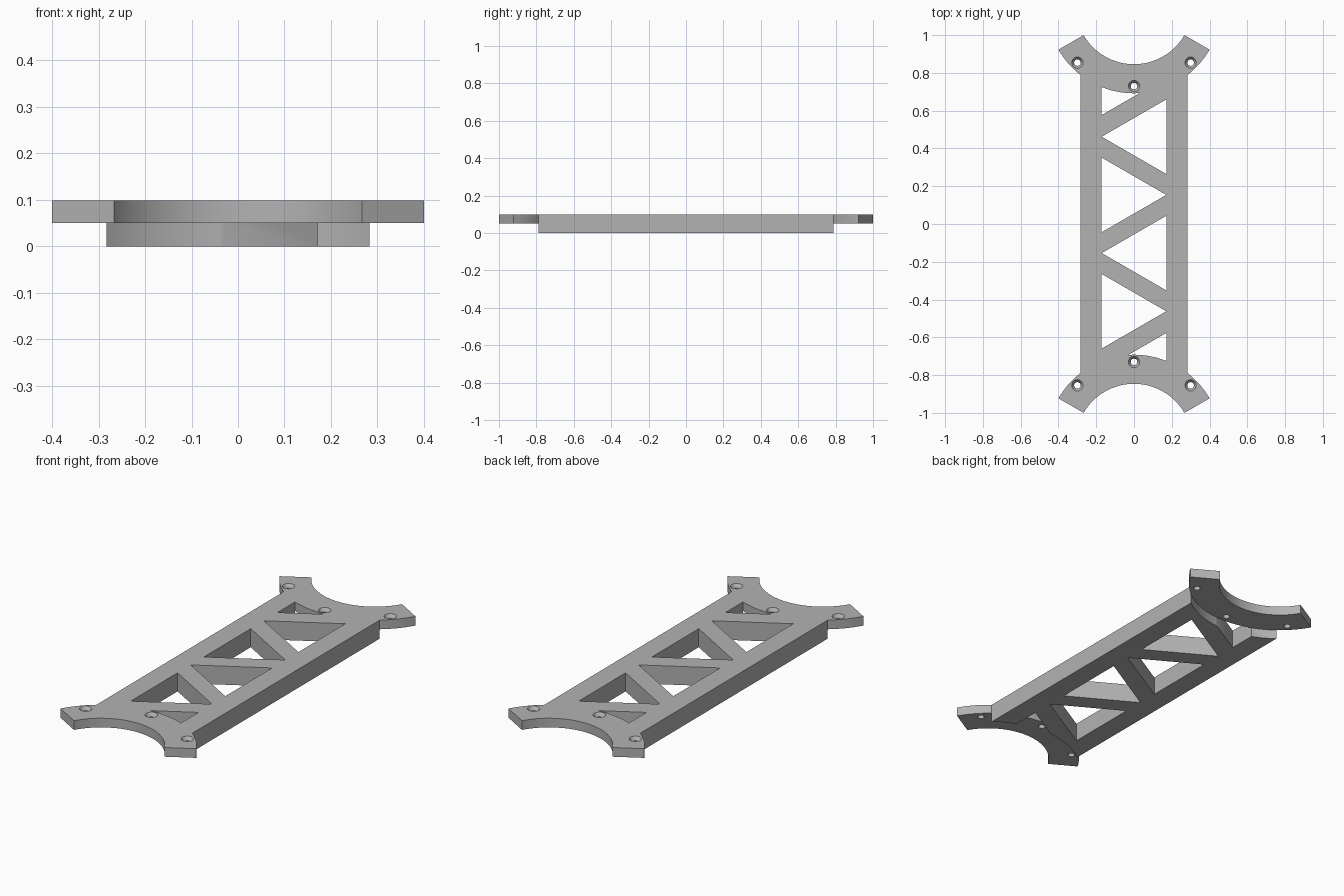
import bpy
import bmesh
from math import sin, cos, tan, radians

if "Cube" in bpy.data.objects:
    bpy.data.objects.remove(bpy.data.objects["Cube"])

HEIGHT, STEP = 0.099, 0.05          # full thickness, underside of the flanges
HALF_W, WALL = 0.283, 0.171         # outer and inner faces of the side rails
R_IN, R_OUT, R_BOLT = 0.308, 0.462, 0.424
ARC_Y = 1.154                       # centre of each round flange
NODE, GAP = 0.308, 0.115            # truss node pitch and strut size along the rail

grey = bpy.data.materials.new("grey_plastic")
grey.use_nodes = True
grey.diffuse_color = (0.45, 0.45, 0.45, 1)
grey.node_tree.nodes["Principled BSDF"].inputs["Base Color"].default_value = grey.diffuse_color


def make_object(name, bm):
    bmesh.ops.recalc_face_normals(bm, faces=bm.faces)
    mesh = bpy.data.meshes.new(name)
    bm.to_mesh(mesh)
    bm.free()
    mesh.materials.append(grey)
    obj = bpy.data.objects.new(name, mesh)
    bpy.context.collection.objects.link(obj)
    return obj


def prism(name, outline, z0, z1):
    """Extrude a flat outline between two heights."""
    bm = bmesh.new()
    face = bm.faces.new([bm.verts.new((x, y, z0)) for x, y in outline])
    top = bmesh.ops.extrude_face_region(bm, geom=[face])["geom"]
    bmesh.ops.translate(bm, vec=(0, 0, z1 - z0),
                        verts=[v for v in top if isinstance(v, bmesh.types.BMVert)])
    return make_object(name, bm)


def polar(radius, degrees, end):
    a = radians(degrees)
    return radius * sin(a), end * (ARC_Y - radius * cos(a))


def sector(inner, outer, end, steps=48):
    """Outline of a 120 degree ring segment at the back (1) or front (-1) end."""
    angles = [-60 + 120 * i / steps for i in range(steps + 1)]
    return ([polar(outer, a, end) for a in angles]
            + [polar(inner, a, end) for a in reversed(angles)])


def screw_hole(name, x, y):
    """Through hole with a conical countersink, as a revolved cutter."""
    bm = bmesh.new()
    r, wide, sink = 0.017, 0.03, 0.018
    profile = [(r, 0), (r, HEIGHT - sink), (wide, HEIGHT), (wide, HEIGHT + 0.02)]
    rings = []
    for radius, z in profile:
        z = z if z else -0.02
        rings.append([bm.verts.new((x + radius * cos(radians(a)), y + radius * sin(radians(a)), z))
                      for a in range(0, 360, 10)])
    for low, high in zip(rings, rings[1:]):
        for i in range(len(low)):
            bm.faces.new((low[i - 1], low[i], high[i], high[i - 1]))
    bm.faces.new(rings[0])
    bm.faces.new(rings[-1])
    return make_object(name, bm)


def combine(target, tool, operation):
    mod = target.modifiers.new(tool.name, "BOOLEAN")
    mod.operation, mod.solver, mod.object = operation, "EXACT", tool
    bpy.context.view_layer.objects.active = target
    bpy.ops.object.modifier_apply(modifier=mod.name)
    bpy.data.objects.remove(tool)


# Main frame slab
END = 0.8
frame = prism("truss_frame", [(-HALF_W, -END), (HALF_W, -END), (HALF_W, END), (-HALF_W, END)],
              0, HEIGHT)

# Triangular openings, alternating between the rails, leave the diagonal struts
rise = 2 * WALL * tan(radians(30))
for i in range(4):
    side = 1 if i % 2 == 0 else -1
    mid = NODE * (1.5 - i)
    hole = [(-side * WALL, mid), (side * WALL, mid - rise), (side * WALL, mid + rise)]
    combine(frame, prism("opening", hole, -0.1, 0.2), "DIFFERENCE")

# Corner openings, underside recess and round flange at each end
for end in (1, -1):
    start = NODE * 1.5 + GAP
    corner = [(-end * WALL, end * start), (end * WALL, end * (start + rise)),
              (-end * WALL, end * (start + rise))]
    combine(frame, prism("corner_opening", corner, -0.1, 0.2), "DIFFERENCE")
    combine(frame, prism("recess", sector(0.2, R_OUT, end), -0.1, STEP), "DIFFERENCE")
    combine(frame, prism("flange", sector(R_IN, R_OUT, end), STEP, HEIGHT), "UNION")

# Three countersunk screw holes in each flange
for end in (1, -1):
    for angle in (-45, 0, 45):
        combine(frame, screw_hole("screw_hole", *polar(R_BOLT, angle, end)), "DIFFERENCE")

# Smooth arcs with crisp edges
bpy.ops.object.select_all(action="DESELECT")
frame.select_set(True)
bpy.context.view_layer.objects.active = frame
bpy.ops.object.shade_smooth_by_angle(angle=radians(30))
